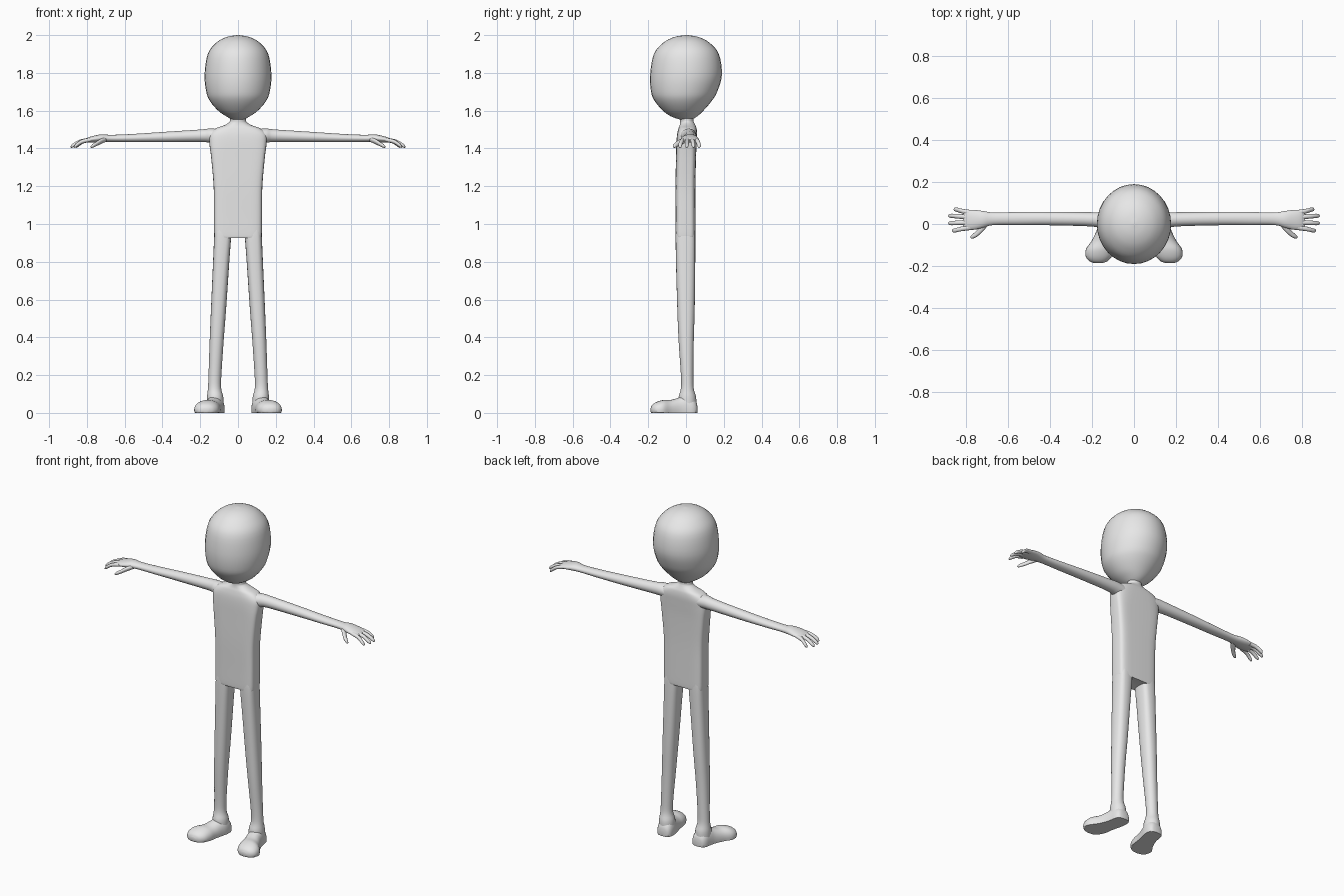
import bpy, bmesh, math
from mathutils import Vector

clay = bpy.data.materials.new("pale_grey")
clay.diffuse_color = (0.8, 0.8, 0.8, 1)


def spline(a, b, c, d, t):
    """Catmull-Rom blend of four ring tuples."""
    return [0.5 * (2 * q + (r - p) * t + (2 * p - 5 * q + 4 * r - s) * t * t
                   + (3 * q - p - 3 * r + s) * t ** 3) for p, q, r, s in zip(a, b, c, d)]


def loft(name, axis, rings, sides=24, steps=4, power=2.0, mirror=True):
    """Skin smooth cross-sections (x, y, z, half_a, half_b[, power]) along an axis."""
    rings = [tuple(r) if len(r) == 6 else tuple(r) + (power,) for r in rings]
    ext = [rings[0]] + rings + [rings[-1]]
    fine = []
    for i in range(len(rings) - 1):
        fine += [spline(*ext[i:i + 4], k / steps) for k in range(steps)]
    fine.append(rings[-1])
    bm = bmesh.new()
    loops = []
    for x, y, z, a, b, p in fine:
        a, b, p = max(a, 0.001), max(b, 0.001), max(p, 2.0)
        loop = []
        for k in range(sides):
            t = 2 * math.pi * k / sides
            c, s = math.cos(t), math.sin(t)
            u = a * math.copysign(abs(c) ** (2 / p), c)
            v = b * math.copysign(abs(s) ** (2 / p), s)
            off = {"x": (0, u, v), "y": (u, 0, v), "z": (u, v, 0)}[axis]
            co = Vector((x, y, z)) + Vector(off)
            co.z = max(co.z, 0.0)
            loop.append(bm.verts.new(co))
        loops.append(loop)
    for lo, hi in zip(loops, loops[1:]):
        for k in range(sides):
            j = (k + 1) % sides
            bm.faces.new((lo[k], lo[j], hi[j], hi[k]))
    bm.faces.new(loops[0])
    bm.faces.new(loops[-1])
    bmesh.ops.recalc_face_normals(bm, faces=bm.faces[:])
    mesh = bpy.data.meshes.new(name)
    bm.to_mesh(mesh)
    bm.free()
    mesh.materials.append(clay)
    obj = bpy.data.objects.new(name, mesh)
    bpy.context.collection.objects.link(obj)
    if mirror:
        obj.modifiers.new("both_sides", "MIRROR")
    bpy.ops.object.select_all(action="DESELECT")
    obj.select_set(True)
    bpy.context.view_layer.objects.active = obj
    bpy.ops.object.shade_smooth_by_angle(angle=math.radians(50))
    return obj


# Egg-shaped head, fuller towards the chin at the front
loft("head", "z", [
    (0, 0, 1.552, 0.030, 0.030), (0, -0.01, 1.57, 0.062, 0.070),
    (0, -0.015, 1.60, 0.105, 0.107), (0, -0.015, 1.65, 0.148, 0.150),
    (0, -0.01, 1.70, 0.168, 0.175), (0, 0, 1.79, 0.177, 0.190),
    (0, 0.002, 1.90, 0.160, 0.172), (0, 0.002, 1.96, 0.115, 0.122),
    (0, 0.002, 1.99, 0.060, 0.064), (0, 0.002, 2.0, 0.004, 0.004)],
    sides=32, mirror=False)

# Box-like torso running up into shoulders and neck
loft("torso", "z", [
    (0, -0.003, 0.928, 0.122, 0.050, 5), (0, -0.003, 0.94, 0.126, 0.053, 5),
    (0, -0.003, 1.05, 0.127, 0.053, 5), (0, -0.003, 1.20, 0.129, 0.053, 5),
    (0, 0.0, 1.35, 0.142, 0.053, 5), (0, 0.003, 1.43, 0.152, 0.054, 4),
    (0, 0.006, 1.475, 0.150, 0.053, 3.5), (0, 0.008, 1.505, 0.120, 0.048, 3),
    (0, 0.008, 1.522, 0.075, 0.042, 2.4), (0, 0.006, 1.537, 0.048, 0.037, 2),
    (0, 0.004, 1.552, 0.042, 0.035, 2), (0, 0.004, 1.60, 0.045, 0.037, 2)],
    sides=40, mirror=False)

# Arms with hands
loft("arm", "x", [
    (0.09, 0.008, 1.464, 0.046, 0.038), (0.15, 0.015, 1.468, 0.040, 0.037),
    (0.20, 0.022, 1.467, 0.034, 0.033), (0.40, 0.026, 1.460, 0.032, 0.027),
    (0.55, 0.026, 1.455, 0.031, 0.022), (0.67, 0.025, 1.453, 0.030, 0.019),
    (0.72, 0.022, 1.454, 0.040, 0.021), (0.76, 0.020, 1.450, 0.047, 0.018),
    (0.795, 0.020, 1.445, 0.047, 0.013), (0.815, 0.020, 1.440, 0.040, 0.007)])

# Four drooping fingers: root y, tip x, tip y
for label, y0, x1, y1 in (("index", -0.016, 0.868, -0.031), ("middle", 0.008, 0.886, 0.004),
                          ("ring", 0.033, 0.886, 0.039), ("little", 0.054, 0.860, 0.069)):
    span = x1 - 0.78
    loft(label + "_finger", "x", [
        (0.78, y0, 1.446, 0.013, 0.011),
        (0.78 + span * 0.5, (y0 + y1) / 2, 1.437, 0.011, 0.011),
        (0.78 + span * 0.85, y1, 1.418, 0.010, 0.011),
        (x1 - 0.003, y1, 1.410, 0.007, 0.007),
        (x1, y1, 1.408, 0.002, 0.002)], sides=12, steps=3)

# Thumb reaching forward and down
loft("thumb", "x", [
    (0.695, 0.008, 1.450, 0.014, 0.013), (0.725, -0.020, 1.438, 0.020, 0.014),
    (0.750, -0.046, 1.424, 0.015, 0.012), (0.771, -0.060, 1.413, 0.010, 0.010),
    (0.780, -0.063, 1.408, 0.003, 0.003)], sides=12, steps=3)

# Slim legs splayed slightly outward, flaring into the ankle
loft("leg", "z", [
    (0.120, 0.008, 0.04, 0.044, 0.047, 2), (0.121, 0.007, 0.085, 0.043, 0.046, 2),
    (0.124, 0.007, 0.13, 0.035, 0.034, 2), (0.122, 0.006, 0.20, 0.034, 0.033, 2),
    (0.113, 0.001, 0.38, 0.037, 0.040, 2.2), (0.103, 0.0, 0.55, 0.040, 0.046, 2.4),
    (0.089, -0.002, 0.80, 0.043, 0.051, 2.8), (0.081, -0.003, 0.935, 0.045, 0.052, 3.2),
    (0.078, -0.003, 0.98, 0.044, 0.050, 3.2)])

# Feet with flat soles and broad toes turned outward
foot = []
for y, x, half, height in ((0.061, 0.117, 0.012, 0.030), (0.055, 0.117, 0.034, 0.058),
                           (0.035, 0.118, 0.046, 0.085), (0.0, 0.121, 0.049, 0.098),
                           (-0.035, 0.130, 0.050, 0.082), (-0.08, 0.146, 0.056, 0.069),
                           (-0.12, 0.162, 0.067, 0.068), (-0.155, 0.168, 0.062, 0.058),
                           (-0.178, 0.170, 0.042, 0.043), (-0.187, 0.170, 0.016, 0.026)):
    foot.append((x, y, 0.016, half, height - 0.016))
loft("foot", "y", foot, power=2.2)
